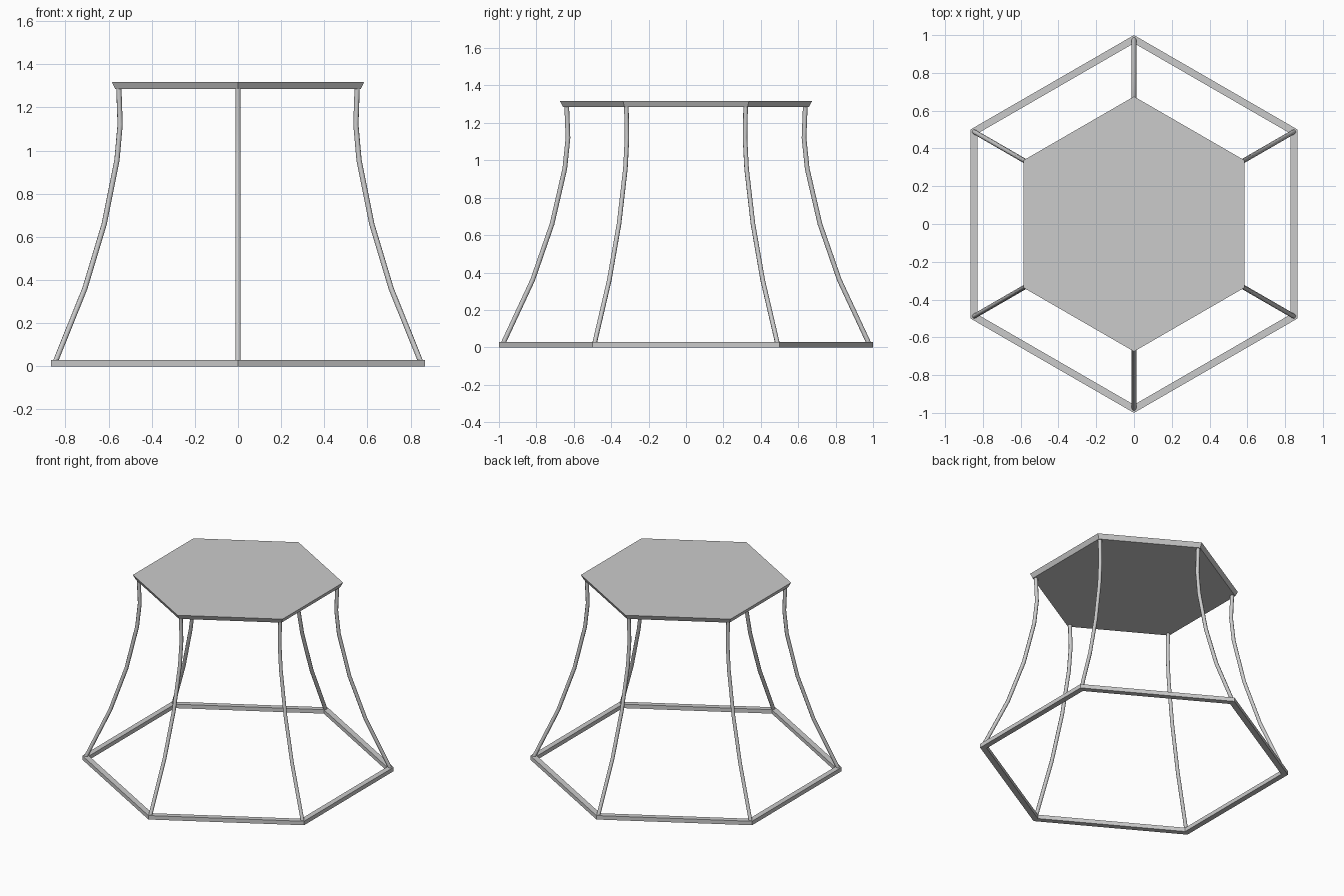
import bpy, bmesh
from math import sin, cos, pi

if "Cube" in bpy.data.objects:
    bpy.data.objects.remove(bpy.data.objects["Cube"])

SIDES = 6


def hexagon(bm, radius, z):
    return [bm.verts.new((radius * cos(pi / 2 + i * 2 * pi / SIDES),
                          radius * sin(pi / 2 + i * 2 * pi / SIDES), z))
            for i in range(SIDES)]


def bridge(bm, a, b):
    for i in range(SIDES):
        j = (i + 1) % SIDES
        bm.faces.new((a[i], a[j], b[j], b[i]))


def finish(bm, name):
    bmesh.ops.recalc_face_normals(bm, faces=bm.faces)
    mesh = bpy.data.meshes.new(name)
    bm.to_mesh(mesh)
    bm.free()
    obj = bpy.data.objects.new(name, mesh)
    bpy.context.collection.objects.link(obj)
    return obj


# Base ring: square bar running around a hexagon
bm = bmesh.new()
loops = [hexagon(bm, r, z) for r, z in
         ((1.0, 0), (1.0, 0.028), (0.957, 0.028), (0.957, 0))]
for k in range(4):
    bridge(bm, loops[k], loops[(k + 1) % 4])
finish(bm, "base_ring")

# Table top: hexagonal slab with undercut edge
bm = bmesh.new()
low, high = hexagon(bm, 0.658, 1.286), hexagon(bm, 0.675, 1.318)
bridge(bm, low, high)
bm.faces.new(low)
bm.faces.new(high)
finish(bm, "table_top")

# Curved legs: slim rods bent along a radial profile at each corner
PROFILE = [(0.982, 0.012), (0.82, 0.36), (0.716, 0.66),
           (0.648, 0.955), (0.631, 1.12), (0.638, 1.295)]
for i in range(SIDES):
    a = pi / 2 + i * 2 * pi / SIDES
    curve = bpy.data.curves.new("leg_%d" % (i + 1), 'CURVE')
    curve.dimensions = '3D'
    curve.bevel_depth = 0.0125
    curve.bevel_resolution = 2
    curve.use_fill_caps = True
    spline = curve.splines.new('POLY')
    spline.points.add(len(PROFILE) - 1)
    for p, (r, z) in zip(spline.points, PROFILE):
        p.co = (r * cos(a), r * sin(a), z, 1)
    spline.use_smooth = True
    leg = bpy.data.objects.new("leg_%d" % (i + 1), curve)
    bpy.context.collection.objects.link(leg)
